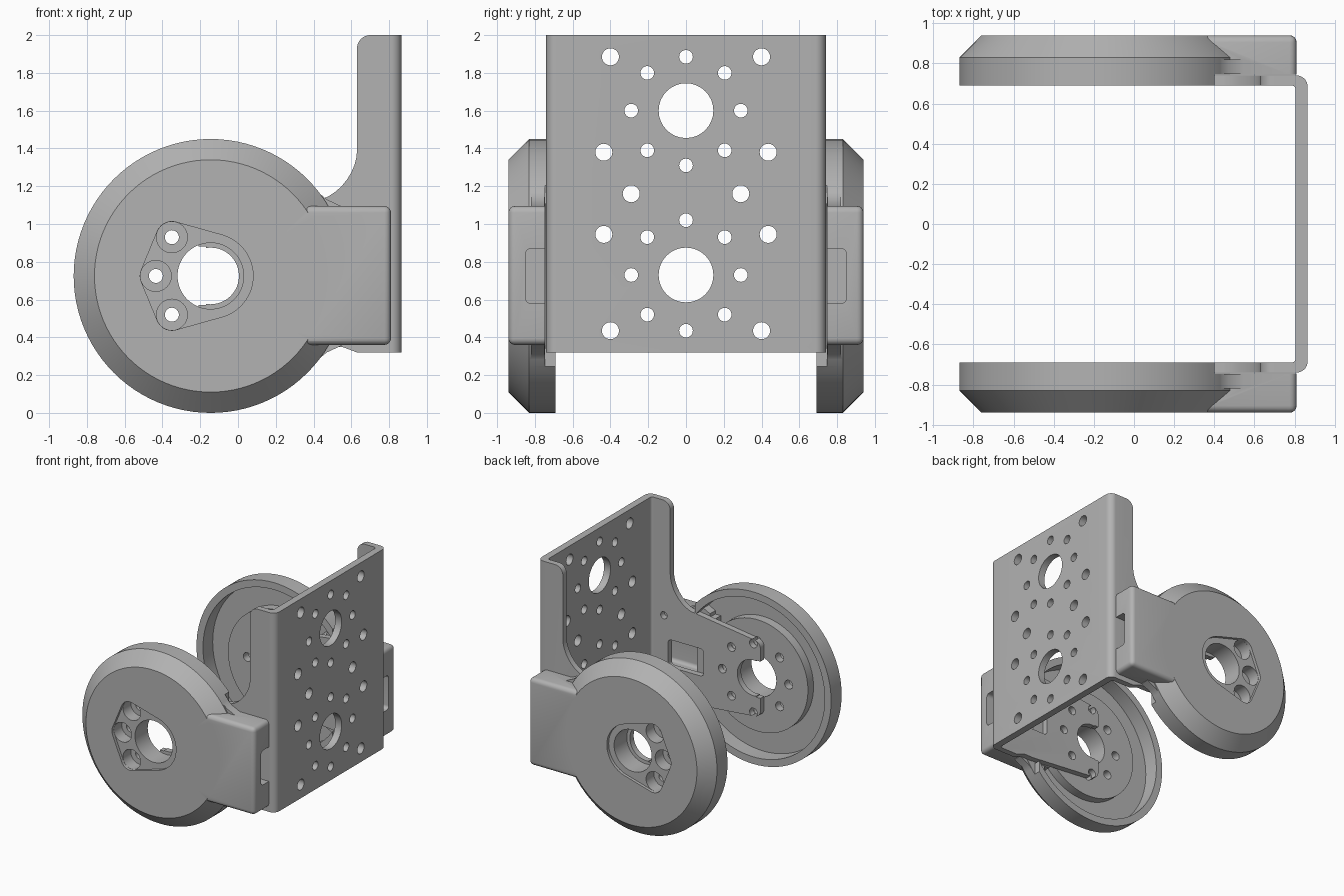
import bpy, bmesh, math
from mathutils import Vector, Matrix, geometry

if "Cube" in bpy.data.objects:
    bpy.data.objects.remove(bpy.data.objects["Cube"])

CX, CZ = -0.145, 0.725        # wheel axis
BOLT_R = 0.29                 # bolt circle radius

grey = bpy.data.materials.new("plain_grey")
grey.use_nodes = True
grey.diffuse_color = (0.45, 0.45, 0.45, 1)
grey.node_tree.nodes["Principled BSDF"].inputs["Base Color"].default_value = (0.45, 0.45, 0.45, 1)


def finish(name, bm):
    bmesh.ops.recalc_face_normals(bm, faces=bm.faces)
    mesh = bpy.data.meshes.new(name)
    bm.to_mesh(mesh)
    bm.free()
    mesh.materials.append(grey)
    ob = bpy.data.objects.new(name, mesh)
    bpy.context.collection.objects.link(ob)
    return ob


def prism(name, pts, axis, a, b):
    """Extrude a 2D outline along one axis from a to b."""
    place = {"x": lambda u, v, t: (t, u, v),
             "y": lambda u, v, t: (u, t, v),
             "z": lambda u, v, t: (u, v, t)}[axis]
    bm = bmesh.new()
    face = bm.faces.new([bm.verts.new(place(u, v, a)) for u, v in pts])
    ext = bmesh.ops.extrude_face_region(bm, geom=[face])
    shift = Vector(place(0, 0, b - a))
    bmesh.ops.translate(bm, vec=shift, verts=[g for g in ext["geom"] if isinstance(g, bmesh.types.BMVert)])
    return finish(name, bm)


def circle(u, v, r, n=32):
    return [(u + r * math.cos(2 * math.pi * i / n), v + r * math.sin(2 * math.pi * i / n)) for i in range(n)]


def rect(u0, v0, u1, v1, r=0.0):
    return rounded([(u0, v0, r), (u1, v0, r), (u1, v1, r), (u0, v1, r)])


def rounded(corners, steps=8):
    """Outline from (u, v, radius) corners."""
    out = []
    for i, (u, v, r) in enumerate(corners):
        p = Vector((u, v))
        if r == 0:
            out.append((u, v))
            continue
        prev = Vector(corners[i - 1][:2])
        nxt = Vector(corners[(i + 1) % len(corners)][:2])
        a = p + (prev - p).normalized() * r
        b = p + (nxt - p).normalized() * r
        for k in range(steps + 1):
            t = k / steps
            # blend between a parabola and a circular-looking corner
            w = 1.414 * t * (1 - t)
            d = (1 - t) ** 2 + w + t * t
            out.append(tuple((a * (1 - t) ** 2 + p * w + b * t * t) / d))
    return out


def boolean(ob, tool, op="DIFFERENCE"):
    mod = ob.modifiers.new(op, "BOOLEAN")
    mod.object, mod.operation, mod.solver = tool, op, "EXACT"
    bpy.context.view_layer.objects.active = ob
    bpy.ops.object.modifier_apply(modifier=mod.name)
    bpy.data.objects.remove(tool)


def smooth(ob):
    bpy.ops.object.select_all(action="DESELECT")
    ob.select_set(True)
    bpy.context.view_layer.objects.active = ob
    bpy.ops.object.shade_smooth_by_angle(angle=math.radians(25))


def bolt(deg):
    a = math.radians(deg)
    return CX + BOLT_R * math.cos(a), CZ + BOLT_R * math.sin(a)


# U-shaped sheet bracket: bent channel trimmed by its side outline
channel = rounded([(-0.4, -0.74, 0), (0.865, -0.74, 0.055), (0.865, 0.74, 0.055), (-0.4, 0.74, 0),
                   (-0.4, 0.69, 0), (0.805, 0.69, 0.02), (0.805, -0.69, 0.02), (-0.4, -0.69, 0)])
bracket = prism("bracket", channel, "z", 0.2, 2.1)
side = rounded([(0.95, 2.0, 0), (0.63, 2.0, 0.07), (0.63, 1.2, 0.19), (0.44, 1.13, 0),
                (-0.21, 1.04, 0.05), (-0.21, 0.41, 0.05), (0.46, 0.35, 0), (0.55, 0.35, 0),
                (0.63, 0.32, 0), (0.95, 0.32, 0)])
boolean(bracket, prism("trim", side, "y", -1, 1), "INTERSECT")

# Hole pattern in the back plate
plate_holes = {
    0.145: [(0, 1.6), (0, 0.73)],
    0.045: [(0.4, 1.885), (0.435, 1.38), (0.29, 1.16), (0.435, 0.945), (0.4, 0.435)],
    0.036: [(0, 1.885), (0.205, 1.8), (0.29, 1.6), (0.205, 1.39), (0, 1.31), (0, 1.02),
            (0.205, 0.93), (0.29, 0.73), (0.205, 0.52), (0, 0.435)]}
for r, spots in plate_holes.items():
    for y, z in spots:
        for yy in {y, -y}:
            boolean(bracket, prism("cut", circle(yy, z, r), "x", 0.75, 0.95))

# Arm holes, window and open hub notch
for deg in range(-90, 91, 45):
    boolean(bracket, prism("cut", circle(*bolt(deg), 0.036), "y", -1, 1))
boolean(bracket, prism("cut", circle(0.69, 1.03, 0.03), "y", -1, 1))
boolean(bracket, prism("cut", rect(0.32, 0.61, 0.65, 0.84, 0.03), "y", -1, 1))
boolean(bracket, prism("cut", circle(CX, CZ, 0.15, 48), "y", -1, 1))
boolean(bracket, prism("cut", rect(-0.3, CZ - 0.155, -0.17, CZ + 0.155), "y", -1, 1))
smooth(bracket)

# Wheel-shaped housing: lathed cup with a raised hub inside
section = [(0.175, 0.94), (0.615, 0.94), (0.725, 0.83), (0.725, 0.69), (0.665, 0.69),
           (0.665, 0.82), (0.47, 0.82), (0.47, 0.745), (0.175, 0.745)]
bm = bmesh.new()
ring = [bm.verts.new((CX + r, y, CZ)) for r, y in section]
edges = [bm.edges.new((ring[i - 1], ring[i])) for i in range(len(ring))]
bmesh.ops.spin(bm, geom=ring + edges, cent=(CX, 0, CZ), axis=(0, 1, 0),
               angle=2 * math.pi, steps=96, use_merge=True)
bmesh.ops.remove_doubles(bm, verts=bm.verts, dist=0.0005)
housing = finish("housing_rear", bm)

# Motor block with softened outer edges
block = prism("block", rect(0.25, 0.36, 0.81, 1.095), "y", 0.745, 0.94)
bm = bmesh.new()
bm.from_mesh(block.data)
soft = []
for e in bm.edges:
    m = (e.verts[0].co + e.verts[1].co) / 2
    if m.x > 0.26 and m.y > 0.75:
        soft.append(e)
bmesh.ops.bevel(bm, geom=soft, offset=0.035, segments=4, profile=0.5, affect="EDGES")
bm.to_mesh(block.data)
bm.free()
boolean(housing, block, "UNION")

# Small webs blending the rim into the block
for s in (1, -1):
    web = [(0.3, CZ + s * 0.3), (0.3, CZ + s * 0.4), (0.41, CZ + s * 0.455), (0.47, CZ + s * 0.405),
           (0.55, CZ + s * 0.368), (0.55, CZ + s * 0.3)]
    boolean(housing, prism("web", web, "y", 0.748, 0.82), "UNION")

# Clearance for the arm, and the cable pocket in the block
boolean(housing, prism("cut", rect(0.4, 0, 1, 1.5), "y", 0.6, 0.7455))
boolean(housing, prism("cut", rect(0.6, 0.58, 0.85, 0.87, 0.03), "x", 0.42, 0.95))

# Bolt recess: hull around the axle hole and the three counterbores
hull = [Vector(p) for p in circle(CX, CZ, 0.225, 64)]
for deg in (135, 180, 225):
    hull += [Vector(p) for p in circle(*bolt(deg), 0.083)]
recess = [tuple(hull[i]) for i in geometry.convex_hull_2d(hull)]
boolean(housing, prism("cut", recess, "y", 0.915, 1.0))
for deg in range(0, 360, 45):
    through = deg in (135, 180, 225)
    if through:
        boolean(housing, prism("cut", circle(*bolt(deg), 0.082), "y", 0.81, 1.0))
    boolean(housing, prism("cut", circle(*bolt(deg), 0.037), "y", 0.65, 0.9 if through else 0.8))
smooth(housing)

# Mirrored housing on the front side
front = housing.copy()
front.data = housing.data.copy()
front.name = "housing_front"
front.data.transform(Matrix.Scale(-1, 4, (0, 1, 0)))
front.data.flip_normals()
bpy.context.collection.objects.link(front)
